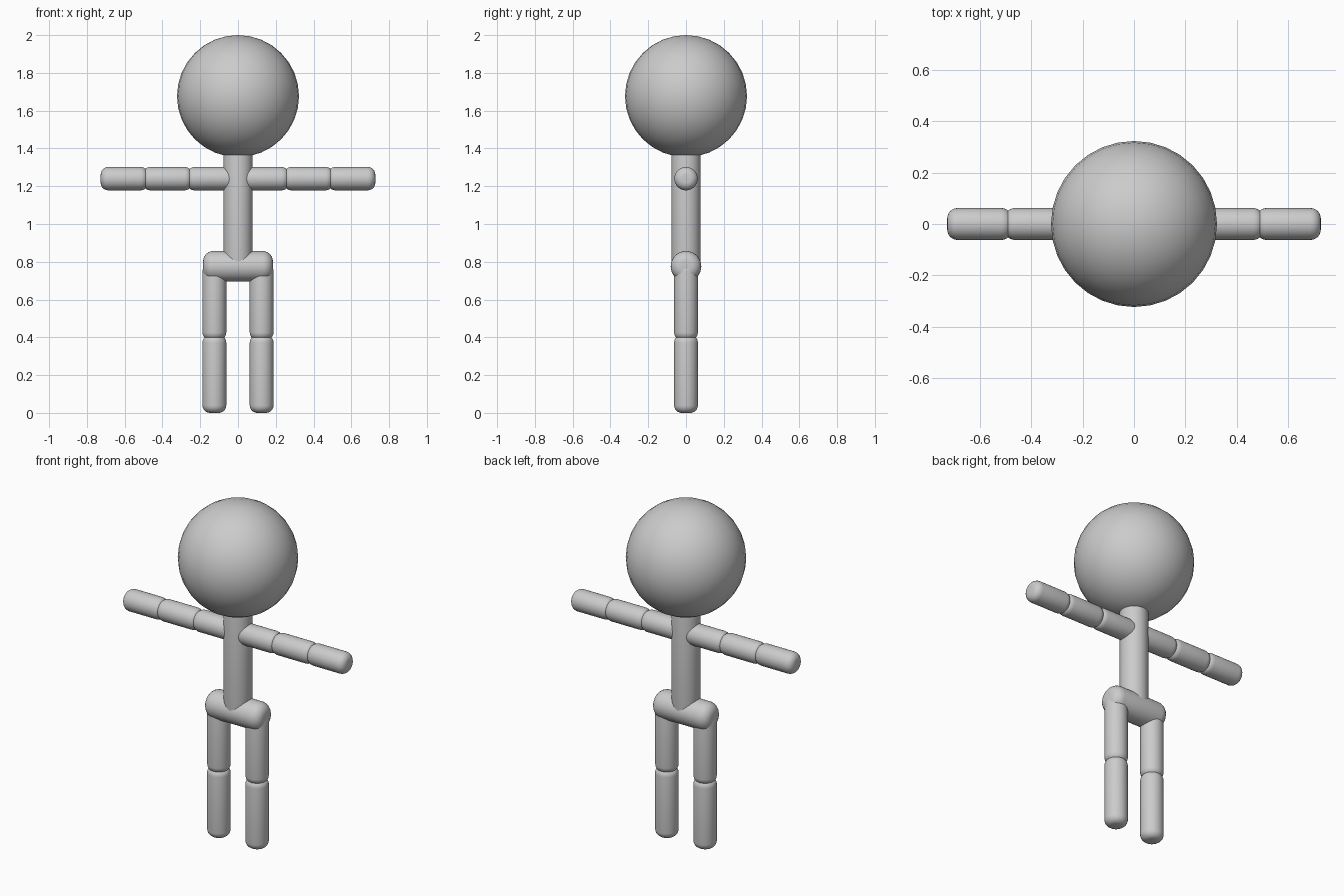
import bpy, bmesh, math
from mathutils import Vector

if "Cube" in bpy.data.objects:
    bpy.data.objects.remove(bpy.data.objects["Cube"])

grey = bpy.data.materials.new("light_grey")
grey.diffuse_color = (0.6, 0.6, 0.6, 1)
grey.use_nodes = True
grey.node_tree.nodes["Principled BSDF"].inputs["Base Color"].default_value = grey.diffuse_color


def finish(name, bm):
    mesh = bpy.data.meshes.new(name)
    bmesh.ops.recalc_face_normals(bm, faces=bm.faces)
    for f in bm.faces:
        f.smooth = True
    bm.to_mesh(mesh)
    bm.free()
    mesh.materials.append(grey)
    obj = bpy.data.objects.new(name, mesh)
    bpy.context.collection.objects.link(obj)
    return obj


def limb(name, start, end, radius, rounding):
    """Cylinder with rounded rims running from start to end."""
    start, end = Vector(start), Vector(end)
    axis = end - start
    half = axis.length / 2
    bm = bmesh.new()
    bmesh.ops.create_cone(bm, cap_ends=True, segments=32, radius1=radius,
                          radius2=radius, depth=2 * half)
    rims = [e for e in bm.edges
            if abs(e.verts[0].co.z - e.verts[1].co.z) < 1e-5]
    bmesh.ops.bevel(bm, geom=rims, offset=rounding, segments=6,
                    profile=0.5, affect='EDGES')
    obj = finish(name, bm)
    obj.location = (start + end) / 2
    obj.rotation_euler = axis.to_track_quat('Z', 'Y').to_euler()
    return obj


# Head
bm = bmesh.new()
bmesh.ops.create_uvsphere(bm, u_segments=32, v_segments=16, radius=0.323)
finish("head", bm).location = (0, 0, 1.677)

# Torso and hips
limb("torso", (0, 0, 0.74), (0, 0, 1.44), 0.077, 0.04)
limb("hips", (-0.185, 0, 0.776), (0.185, 0, 0.776), 0.081, 0.055)

# Arms and legs, mirrored left and right
for side, s in (("left", 1), ("right", -1)):
    for part, x0, x1 in (("upper_arm", 0.01, 0.27),
                         ("forearm", 0.243, 0.504),
                         ("hand", 0.476, 0.727)):
        limb(f"{side}_{part}", (s * x0, 0, 1.24), (s * x1, 0, 1.24), 0.062, 0.04)
    for part, z0, z1 in (("shin", 0.0, 0.412), ("thigh", 0.386, 0.79)):
        limb(f"{side}_{part}", (s * 0.125, 0, z0), (s * 0.125, 0, z1), 0.063, 0.04)
